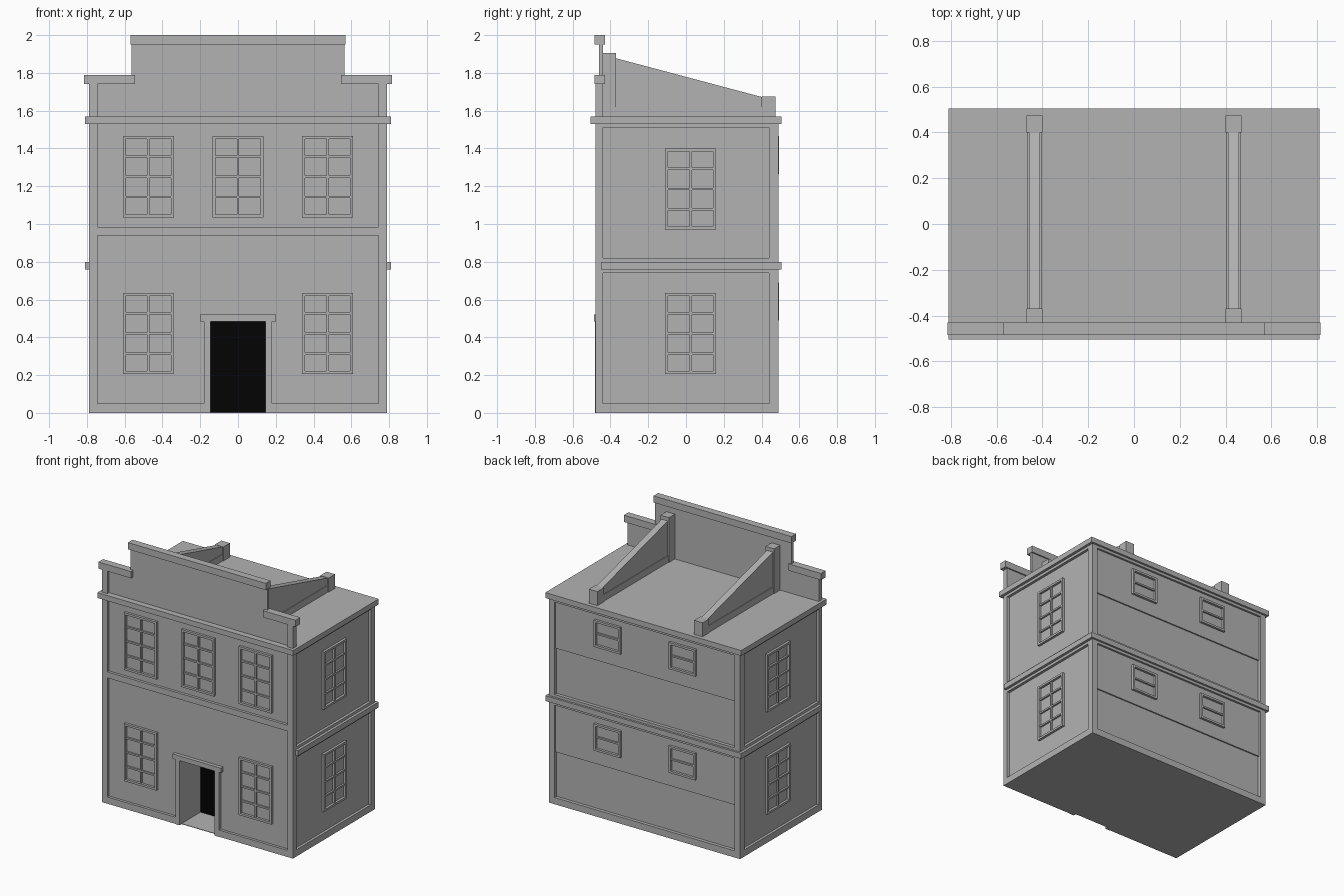
import bpy, bmesh
from math import pi
from mathutils import Matrix, Vector

if "Cube" in bpy.data.objects:
    bpy.data.objects.remove(bpy.data.objects["Cube"], do_unlink=True)


def material(name, rgb):
    m = bpy.data.materials.new(name)
    m.use_nodes = True
    m.diffuse_color = (*rgb, 1)
    m.node_tree.nodes["Principled BSDF"].inputs["Base Color"].default_value = (*rgb, 1)
    return m


grey = material("plain_grey", (0.45, 0.45, 0.45))
black = material("doorway_black", (0.001, 0.001, 0.001))


def boxes(name, parts, mat=grey, mirror=False):
    """One object from (x0, x1, y0, y1, z0, z1) boxes, mirrored in x if asked."""
    bm = bmesh.new()
    if mirror:
        parts = parts + [(-b, -a, *rest) for a, b, *rest in parts]
    for a, b, c, d, e, f in parts:
        mid = Vector((a + b, c + d, e + f)) / 2
        size = Matrix.Diagonal((b - a, d - c, f - e, 1))
        bmesh.ops.create_cube(bm, size=1, matrix=Matrix.Translation(mid) @ size)
    return finish(name, bm, mat)


def prism(name, profile, axis, start, depth):
    """Extrude a profile along x (points are y, z) or y (points are x, z)."""
    bm = bmesh.new()
    pts = [(start, u, v) if axis == "x" else (u, start, v) for u, v in profile]
    face = bm.faces.new([bm.verts.new(p) for p in pts])
    out = bmesh.ops.extrude_face_region(bm, geom=[face])["geom"]
    move = (depth, 0, 0) if axis == "x" else (0, depth, 0)
    bmesh.ops.translate(bm, vec=move, verts=[g for g in out if isinstance(g, bmesh.types.BMVert)])
    bmesh.ops.recalc_face_normals(bm, faces=bm.faces)
    return finish(name, bm, grey)


def finish(name, bm, mat):
    me = bpy.data.meshes.new(name)
    bm.to_mesh(me)
    bm.free()
    me.materials.append(mat)
    ob = bpy.data.objects.new(name, me)
    bpy.context.collection.objects.link(ob)
    return ob


def window(name, place, turn, w, h, cols, rows):
    """Framed window facing -y before turning; origin at the wall, bottom centre."""
    t, bar, out = 0.016, 0.006, 0.018
    x = w / 2
    parts = [(-x, -x + t, -out, 0, 0, h), (x - t, x, -out, 0, 0, h),
             (-x, x, -out, 0, 0, t), (-x, x, -out, 0, h - t, h)]
    for i in range(1, cols):
        c = -x + w * i / cols
        parts.append((c - bar, c + bar, -0.013, 0, t, h - t))
    for i in range(1, rows):
        c = h * i / rows
        parts.append((t - x, x - t, -0.013, 0, c - bar, c + bar))
    ob = boxes(name, parts)
    ob.location = place
    ob.rotation_euler.z = turn


# Main walls with the recessed doorway
walls = boxes("walls", [(-0.77, 0.77, -0.46, 0.465, 0, 1.55)])
cutter = boxes("doorway_cutter", [(-0.145, 0.145, -0.6, -0.23, 0.004, 0.485)])
cutter.hide_render = True
cutter.hide_set(True)
cut = walls.modifiers.new("doorway", "BOOLEAN")
cut.object = cutter
cut.operation = "DIFFERENCE"
cut.solver = "EXACT"
boxes("doorway_back", [(-0.145, 0.145, -0.236, -0.23, 0.004, 0.485)], black)

# Front frame: pilasters, base rail and middle rail
boxes("front_pilasters", [(0.745, 0.79, -0.48, -0.44, 0, 1.74)], mirror=True)
boxes("front_base_rail", [(0.18, 0.745, -0.48, -0.46, 0, 0.05)], mirror=True)
boxes("front_middle_rail", [(-0.745, 0.745, -0.48, -0.46, 0.94, 0.985)])

# Side and back frames
boxes("back_corner_posts", [(0.745, 0.79, 0.44, 0.49, 0, 1.55)], mirror=True)
rails = [(0, 0.05), (0.74, 0.82), (1.51, 1.55)]
boxes("side_rails", [(0.77, 0.79, -0.44, 0.44, a, b) for a, b in rails], mirror=True)
boxes("back_rails", [(-0.745, 0.745, 0.465, 0.49, a, b) for a, b in rails])
boxes("back_upper_panels", [(-0.745, 0.745, 0.465, 0.475, a, a + 0.36) for a in (0.385, 1.16)])

# Floor band round the sides and back, and the roof slab
boxes("side_bands", [(0.79, 0.81, -0.45, 0.505, 0.76, 0.80)], mirror=True)
boxes("back_band", [(-0.79, 0.79, 0.49, 0.505, 0.76, 0.80)])
boxes("roof_cornice", [(-0.81, 0.81, -0.505, 0.505, 1.53, 1.57)])

# Stepped parapet and its caps
half = [(0.745, 1.55), (0.745, 1.76), (0.565, 1.76), (0.565, 1.97)]
prism("parapet", half + [(-x, z) for x, z in reversed(half)], "y", -0.46, 0.02)
boxes("parapet_top_cap", [(-0.57, 0.57, -0.485, -0.43, 1.95, 2.0)])
boxes("parapet_side_caps", [(0.545, 0.815, -0.485, -0.43, 1.74, 1.79)], mirror=True)

# Sloping parapet braces with end posts
for side, x in (("right", -0.435), ("left", 0.435)):
    slope = [(-0.38, 1.57), (0.41, 1.57), (0.41, 1.67), (-0.38, 1.88)]
    prism(side + "_brace", slope, "x", x - 0.025, 0.05)
    boxes(side + "_brace_posts", [(x - 0.035, x + 0.035, -0.44, -0.37, 1.57, 1.905),
                                  (x - 0.035, x + 0.035, 0.40, 0.475, 1.57, 1.675)])
    boxes(side + "_brace_base", [(x - 0.03, x + 0.03, -0.37, 0.40, 1.57, 1.62)])

# Door casing and lintel
boxes("door_casing", [(0.145, 0.18, -0.483, -0.45, 0, 0.49)], mirror=True)
boxes("door_lintel", [(-0.20, 0.20, -0.487, -0.45, 0.485, 0.52)])

# Front windows
for x, z in ((-0.475, 0.205), (0.475, 0.205), (-0.475, 1.035), (0, 1.035), (0.475, 1.035)):
    window("front_window", (x, -0.46, z), 0, 0.27, 0.43, 2, 4)

# Side and back windows on both floors
for z in (0.205, 0.97):
    window("left_window", (0.77, 0.025, z), pi / 2, 0.27, 0.43, 2, 4)
    window("right_window", (-0.77, 0.025, z), -pi / 2, 0.27, 0.43, 2, 4)
for z in (0.49, 1.265):
    for x in (-0.31, 0.31):
        window("back_window", (x, 0.475, z), pi, 0.22, 0.2, 1, 2)
